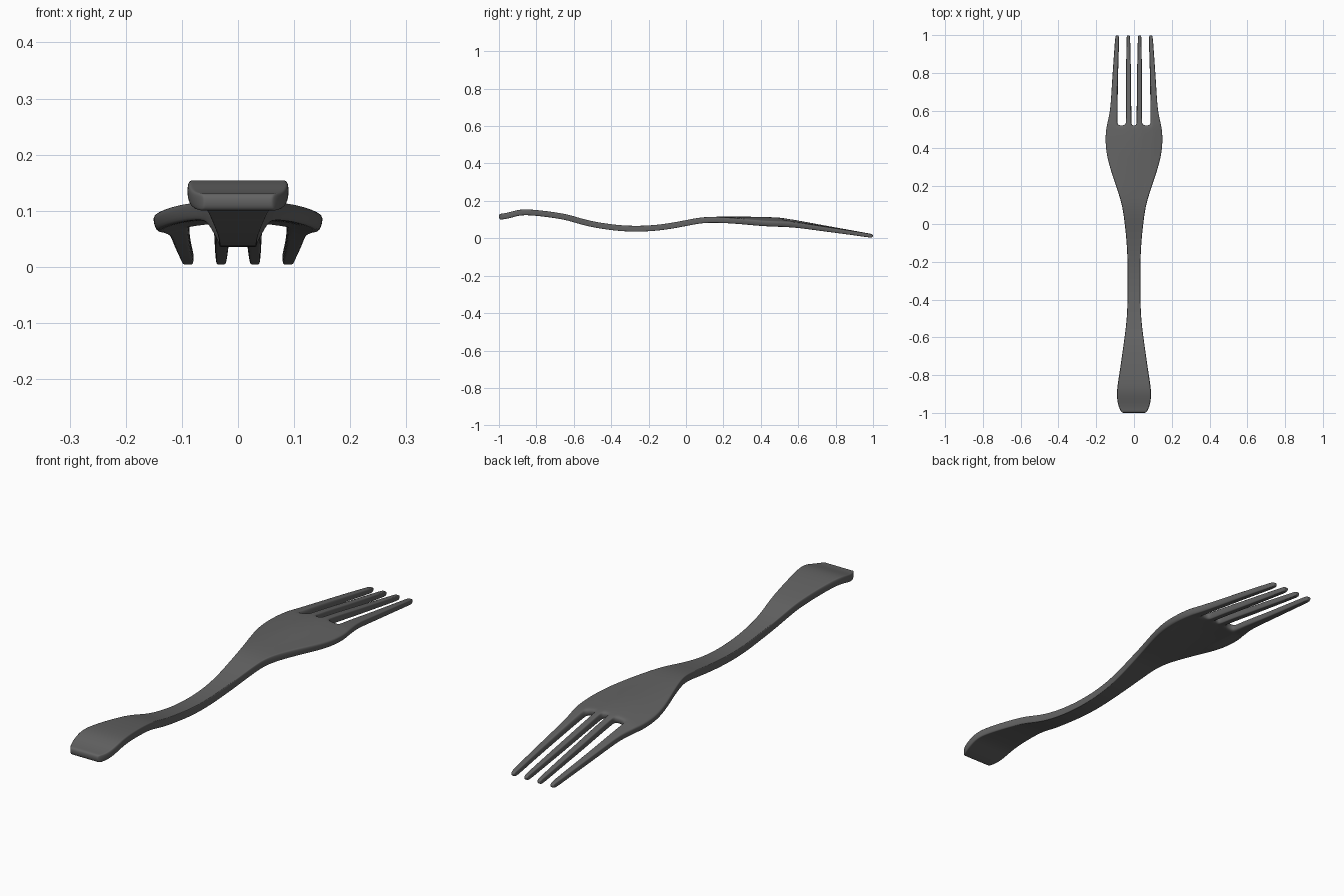
import bpy, bmesh

if "Cube" in bpy.data.objects:
    bpy.data.objects.remove(bpy.data.objects["Cube"])

# Outline stations: y, half width, centre height
BODY = [(-1, .062, .115), (-.985, .074, .116), (-.95, .087, .121), (-.9, .092, .137),
        (-.85, .087, .141), (-.75, .071, .131), (-.65, .057, .116), (-.6, .05, .102),
        (-.53, .041, .081), (-.45, .035, .066), (-.35, .034, .053), (-.25, .034, .050),
        (-.15, .035, .056), (-.05, .043, .071), (.05, .055, .092), (.1, .064, .098),
        (.15, .078, .1), (.22, .101, .1), (.3, .128, .1), (.38, .147, .1),
        (.45, .151, .098), (.5, .147, .095), (.522, .142, .093)]
# Tine stations: y, outer tine edges, inner tine edges, centre height
TINES = [(.522, .142, .088, .043, .014, .093), (.545, .138, .087, .043, .014, .089),
         (.6, .125, .087, .043, .014, .081), (.7, .119, .086, .043, .015, .063),
         (.8, .113, .084, .042, .016, .046), (.9, .106, .081, .041, .018, .029),
         (.975, .101, .078, .040, .020, .016), (1.0, .097, .081, .038, .022, .012)]


def columns(outer, inner, mid_out, mid_in):
    """Sixteen x positions: four per tine, left to right."""
    xs = []
    for a, b in ((-outer, -inner), (-mid_out, -mid_in), (mid_in, mid_out), (inner, outer)):
        xs += [a + (b - a) * t for t in (0, .22, .78, 1)]
    return xs


def bowl_drop(x, y):
    """The head is arched across its width, flat again at the tips."""
    k = max(0, min(1, (y - .1) / .3)) * max(0, min(1, (1 - y) / .5))
    return .022 * k * (x / .15) ** 2


# One sheet for handle, head and tines
base = columns(*TINES[0][1:5])
rows = [(y, [x * w / .142 for x in base], z) for y, w, z in BODY]
rows += [(t[0], columns(*t[1:5]), t[5]) for t in TINES[1:]]

bm = bmesh.new()
grid = [[bm.verts.new((x, y, z - bowl_drop(x, y))) for x in xs] for y, xs, z in rows]
for r in range(len(grid) - 1):
    for c in range(15):
        if r >= len(BODY) - 1 and c % 4 == 3:
            continue  # slots between the tines
        bm.faces.new((grid[r][c], grid[r][c + 1], grid[r + 1][c + 1], grid[r + 1][c]))
mesh = bpy.data.meshes.new("fork")
bm.to_mesh(mesh)
bm.free()
fork = bpy.data.objects.new("fork", mesh)
bpy.context.collection.objects.link(fork)

# Thickness tapers towards the tine tips
group = fork.vertex_groups.new(name="thickness")
for v in mesh.vertices:
    group.add([v.index], 1 - .35 * max(0, (v.co.y - .5) / .5), 'REPLACE')
solid = fork.modifiers.new("thickness", 'SOLIDIFY')
solid.thickness = .031
solid.offset = 0
solid.vertex_group = "thickness"
sub = fork.modifiers.new("smooth", 'SUBSURF')
sub.levels = sub.render_levels = 2

# Dark grey metal
metal = bpy.data.materials.new("dark grey metal")
metal.diffuse_color = (.125, .125, .125, 1)
metal.use_nodes = True
metal.node_tree.nodes["Principled BSDF"].inputs["Base Color"].default_value = metal.diffuse_color
mesh.materials.append(metal)
for p in mesh.polygons:
    p.use_smooth = True
